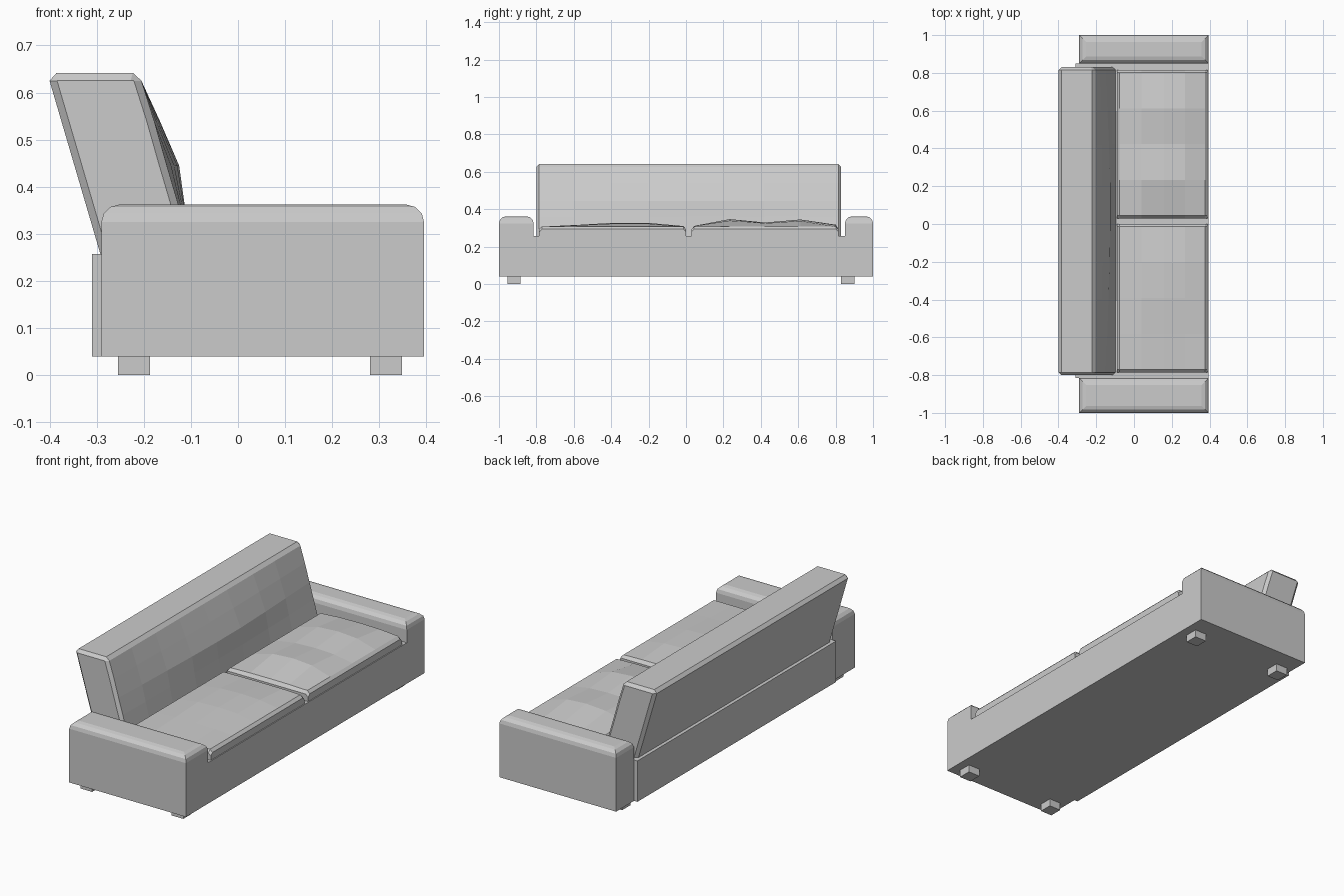
import bpy, bmesh

if "Cube" in bpy.data.objects:
    bpy.data.objects.remove(bpy.data.objects["Cube"])


def finish(name, bm):
    bmesh.ops.recalc_face_normals(bm, faces=bm.faces[:])
    me = bpy.data.meshes.new(name)
    bm.to_mesh(me)
    bm.free()
    ob = bpy.data.objects.new(name, me)
    bpy.context.collection.objects.link(ob)
    return ob


def box(name, x, y, z, round_top=0.0, segments=3):
    """Box from (min, max) ranges, optionally with rounded top edges."""
    bm = bmesh.new()
    bmesh.ops.create_cube(bm, size=1)
    for v in bm.verts:
        v.co = [r[0] if c < 0 else r[1] for c, r in zip(v.co, (x, y, z))]
    if round_top:
        top = [e for e in bm.edges if all(v.co.z > z[1] - 1e-5 for v in e.verts)]
        bmesh.ops.bevel(bm, geom=top, offset=round_top, segments=segments,
                        profile=0.5, affect='EDGES')
    return finish(name, bm)


def loft(name, sections):
    """Skin closed xz sections given as (y, points), with flat end caps."""
    bm = bmesh.new()
    rings = [[bm.verts.new((px, y, pz)) for px, pz in pts] for y, pts in sections]
    n = len(rings[0])
    for a, b in zip(rings, rings[1:]):
        for i in range(n):
            j = (i + 1) % n
            bm.faces.new((a[i], a[j], b[j], b[i]))
    bm.faces.new(rings[0])
    bm.faces.new(rings[-1])
    return finish(name, bm)


# Frame: base, rear panel and rounded arms
box("base", (-0.29, 0.395), (-0.82, 0.85), (0.04, 0.257))
box("rear_panel", (-0.31, -0.285), (-0.815, 0.85), (0.04, 0.257))
box("left_arm", (-0.29, 0.395), (-1.0, -0.815), (0.04, 0.362), 0.037)
box("right_arm", (-0.29, 0.395), (0.85, 1.0), (0.04, 0.362), 0.037)

# Feet
for side, ys in (("left", (-0.955, -0.885)), ("right", (0.83, 0.90))):
    for end, xs in (("rear", (-0.255, -0.187)), ("front", (0.28, 0.348))):
        box(f"{side}_{end}_foot", xs, ys, (0, 0.04))


# Slanted backrest with a soft bulge on the front
def back_section(bulge, inset=0.0):
    i = inset
    return [(-0.29 + i, 0.25), (-0.40 + i, 0.625), (-0.385 + i * 0.3, 0.642 - i),
            (-0.223 - i * 0.3, 0.642 - i), (-0.205 - i, 0.625),
            (-0.178 - i + 0.012 * bulge, 0.54),
            (-0.151 - i + 0.026 * bulge, 0.445),
            (-0.126 - i + 0.013 * bulge, 0.36), (-0.095 - i, 0.25)]


profile = [(-0.785, 0), (-0.6, 0.35), (-0.4, 0.6), (-0.2, 0.85), (0.0, 1.0),
           (0.2, 1.0), (0.42, 0.7), (0.6, 0.4), (0.815, 0)]
loft("backrest", [(-0.80, back_section(0, 0.016))]
     + [(y, back_section(b)) for y, b in profile]
     + [(0.83, back_section(0, 0.016))])


# Seat cushions with chamfered rims and uneven tops
def seat_section(rise, inset=0.0, rim=0.307):
    x0, x1, c = -0.09 + inset, 0.39 - inset, 0.014
    return [(x0, 0.25), (x0, rim - c), (x0 + c, rim),
            (x0 + 0.13, rim + rise * 0.8), (x0 + 0.25, rim + rise),
            (x0 + 0.36, rim + rise * 0.8),
            (x1 - c, rim), (x1, rim - c), (x1, 0.25)]


def cushion(name, y0, y1, rises):
    n = len(rises)
    low = seat_section(0, 0.0, 0.293)
    mids = [(y0 + 0.014 + (y1 - y0 - 0.028) * k / (n - 1), seat_section(r))
            for k, r in enumerate(rises)]
    loft(name, [(y0, low)] + mids + [(y1, low)])


cushion("left_seat_cushion", -0.785, 0.0, (0, 0.009, 0.02, 0.02, 0.003))
cushion("right_seat_cushion", 0.03, 0.815, (0.004, 0.04, 0.022, 0.038, 0.01))
